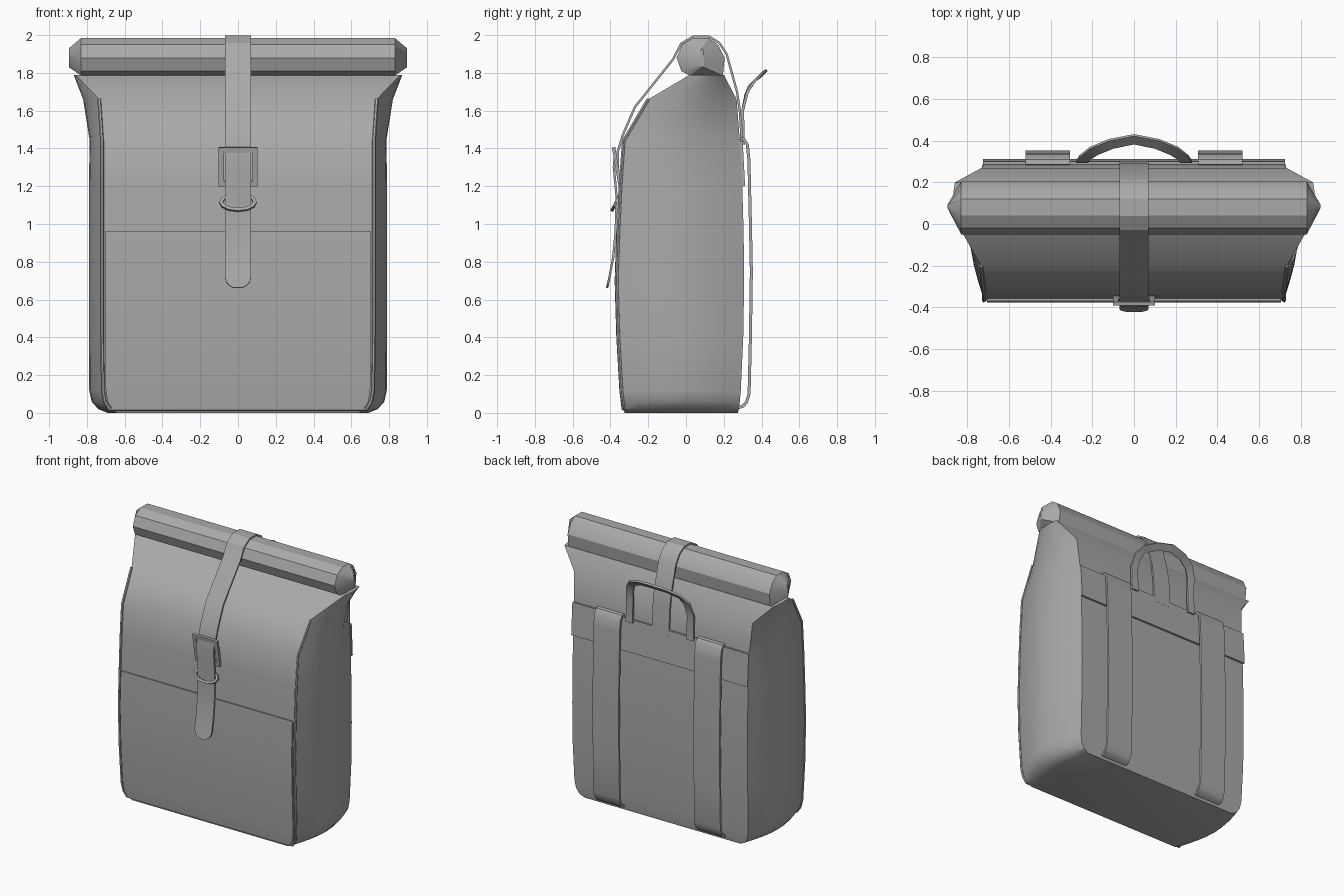
import bpy
import bmesh
import math
from mathutils import Vector

default_cube = bpy.data.objects.get("Cube")
if default_cube:
    bpy.data.objects.remove(default_cube, do_unlink=True)

# Single fabric colour
GREY = (0.4, 0.4, 0.4, 1.0)
fabric = bpy.data.materials.new("grey_fabric")
fabric.use_nodes = True
fabric.diffuse_color = GREY
fabric.node_tree.nodes["Principled BSDF"].inputs["Base Color"].default_value = GREY


def finish(obj):
    """Link, colour and smooth one part."""
    bpy.context.collection.objects.link(obj)
    obj.data.materials.append(fabric)
    bpy.ops.object.select_all(action="DESELECT")
    obj.select_set(True)
    bpy.context.view_layer.objects.active = obj
    if obj.type == "CURVE":
        bpy.ops.object.convert(target="MESH")
    bpy.ops.object.shade_smooth_by_angle(angle=math.radians(30))


def loft(name, rings, closed=False):
    """Skin a series of equal rings, capped at the ends unless closed."""
    bm = bmesh.new()
    loops = [[bm.verts.new(point) for point in ring] for ring in rings]
    pairs = list(zip(loops, loops[1:]))
    if closed:
        pairs.append((loops[-1], loops[0]))
    else:
        bm.faces.new(loops[0])
        bm.faces.new(loops[-1])
    for lower, upper in pairs:
        for i in range(len(lower)):
            bm.faces.new((lower[i - 1], lower[i], upper[i], upper[i - 1]))
    bmesh.ops.recalc_face_normals(bm, faces=bm.faces)
    mesh = bpy.data.meshes.new(name)
    bm.to_mesh(mesh)
    bm.free()
    finish(bpy.data.objects.new(name, mesh))


def band(name, points, sides, normals, thickness, closed=False):
    """Flat strip with an explicit half-width vector and normal per point."""
    rings = []
    for point, side, normal in zip(points, sides, normals):
        up = normal.normalized() * thickness / 2
        rings.append([point - side - up, point + side - up,
                      point + side + up, point - side + up])
    loft(name, rings, closed)


def tangents(points):
    last = len(points) - 1
    return [(points[min(i + 1, last)] - points[max(i - 1, 0)]).normalized()
            for i in range(len(points))]


def ribbon(name, path, widths, thickness, x=0.0):
    """Strap running along a (y, z) path, its width along x."""
    points = [Vector((x, y, z)) for y, z in path]
    sides = [Vector((width, 0, 0)) for width in widths]
    normals = [t.cross(Vector((1, 0, 0))) for t in tangents(points)]
    band(name, points, sides, normals, thickness)


# Bag body levels: height, front y, back y, panel half width, gusset half width
LEVELS = [
    (0, -.325, .275, .64, .69),
    (.02, -.33, .28, .68, .74),
    (.06, -.335, .285, .705, .775),
    (.12, -.342, .29, .715, .788),
    (.4, -.358, .303, .72, .79),
    (.7, -.367, .308, .72, .79),
    (.96, -.358, .305, .72, .79),
    (1.2, -.347, .298, .72, .79),
    (1.44, -.33, .285, .72, .785),
    (1.66, -.2, .268, .735, .82),
    (1.79, .02, .2, .86, .87),
]
GUSSET_STEPS = 8


def body_ring(level):
    z, front, back, panel, gusset = level
    right_side = []
    for i in range(GUSSET_STEPS + 1):
        t = i / GUSSET_STEPS
        bulge = math.sin(math.pi * t) * (gusset - panel)
        right_side.append((panel + bulge, front + (back - front) * t, z))
    return right_side + [(-x, y, z) for x, y, z in reversed(right_side)]


loft("bag_body", [body_ring(level) for level in LEVELS])

# Lower front pocket and upper back band follow the body surface
pocket = [level for level in LEVELS if 0 < level[0] < 1]
ribbon("front_pocket", [(level[1] - .004, level[0]) for level in pocket],
       [level[3] - .015 for level in pocket], .014)
upper_back = [level for level in LEVELS if 1 < level[0] < 1.5]
ribbon("back_band", [(level[2] + .007, level[0]) for level in upper_back],
       [.725 for level in upper_back], .016)

# Piping around the front panel
edge = [Vector((level[3], level[1], level[0])) for level in LEVELS[1:-1]]
outline = [Vector((-p.x, p.y, p.z)) for p in reversed(edge)] + edge
piping = bpy.data.curves.new("front_piping", "CURVE")
piping.dimensions = "3D"
piping.bevel_depth = .01
piping.bevel_resolution = 1
piping.use_fill_caps = True
spline = piping.splines.new("POLY")
spline.points.add(len(outline) - 1)
for spot, point in zip(spline.points, outline):
    spot.co = (*point, 1)
finish(bpy.data.objects.new("front_piping", piping))

# Rolled top with pinched ends
ROLL = [(-.05, 1.88), (-.025, 1.81), (.02, 1.785), (.195, 1.785), (.205, 1.88),
        (.17, 1.95), (.12, 1.985), (.04, 1.985), (-.02, 1.95)]
MID_Y, MID_Z = .085, 1.875
roll_rings = []
for x, squash_y, squash_z in ((-.895, .08, .5), (-.83, 1, 1), (.83, 1, 1), (.895, .08, .5)):
    roll_rings.append([(x, MID_Y + (y - MID_Y) * squash_y, MID_Z + (z - MID_Z) * squash_z)
                       for y, z in ROLL])
loft("rolled_top", roll_rings)

# Closing strap over the roll, and its loose tail with a rounded tip
STRAP = .07
over = [(.297, 1.4), (.285, 1.6), (.27, 1.7), (.215, 1.9), (.175, 1.96), (.12, 1.993),
        (.04, 1.993), (-.025, 1.955), (-.07, 1.87), (-.27, 1.62), (-.335, 1.47),
        (-.362, 1.38), (-.358, 1.24)]
ribbon("closing_strap", over, [STRAP] * len(over), .012)
tail = [(-.375, 1.385), (-.382, 1.3), (-.368, 1.15), (-.372, .96), (-.386, .82),
        (-.405, .72), (-.411, .69), (-.416, .67), (-.418, .662)]
ribbon("strap_tail", tail, [STRAP] * 6 + [.06, .04, .02], .012)

# Buckle frame, leaning out at the top
corners = [(-1, -1), (1, -1), (1, 1), (-1, 1)]
lean = Vector((0, -.17, 1)).normalized()
across = Vector((1, 0, 0))
band("buckle_frame",
     [Vector((0, -.366, 1.303)) + across * .088 * a + lean * .09 * b for a, b in corners],
     [across * .014 * a + lean * .014 * b for a, b in corners],
     [lean.cross(across)] * len(corners), .018, closed=True)

# Keeper loop, leaning out at the bottom
lean = Vector((0, .5, 1)).normalized()
STEPS = 12
angles = [math.tau * i / STEPS for i in range(STEPS)]
spokes = [across * math.cos(a) + lean * math.sin(a) for a in angles]
band("keeper_loop",
     [Vector((0, -.37, 1.115)) + across * .09 * math.cos(a) + lean * .044 * math.sin(a)
      for a in angles],
     [spoke * .009 for spoke in spokes],
     [lean.cross(across)] * STEPS, .016, closed=True)

# Carry handle: a flat arch that bends away from the back
HALF_ARCH = [(.25, .305, 1.42, 0), (.25, .3, 1.6, 0), (.235, .32, 1.69, .6),
             (.195, .35, 1.745, 1), (.11, .385, 1.78, 1)]
arch = HALF_ARCH + [(0, .407, 1.795, 1)] + [(-x, y, z, s) for x, y, z, s in reversed(HALF_ARCH)]
points = [Vector(item[:3]) for item in arch]
normals = [Vector((0, 1, -item[3])).normalized() for item in arch]
sides = [t.cross(n).normalized() * .028 for t, n in zip(tangents(points), normals)]
band("carry_handle", points, sides, normals, .014)

# Pair of shoulder straps
shoulder = [(.285, 1.452), (.305, 1.45), (.325, 1.42), (.333, 1.34), (.341, 1),
            (.346, .75), (.341, .4), (.334, .1), (.32, .055), (.3, .035), (.272, .025)]
for side_name, sign in (("left", 1), ("right", -1)):
    ribbon(side_name + "_shoulder_strap", shoulder, [.107] * len(shoulder), .016, x=sign * .415)
